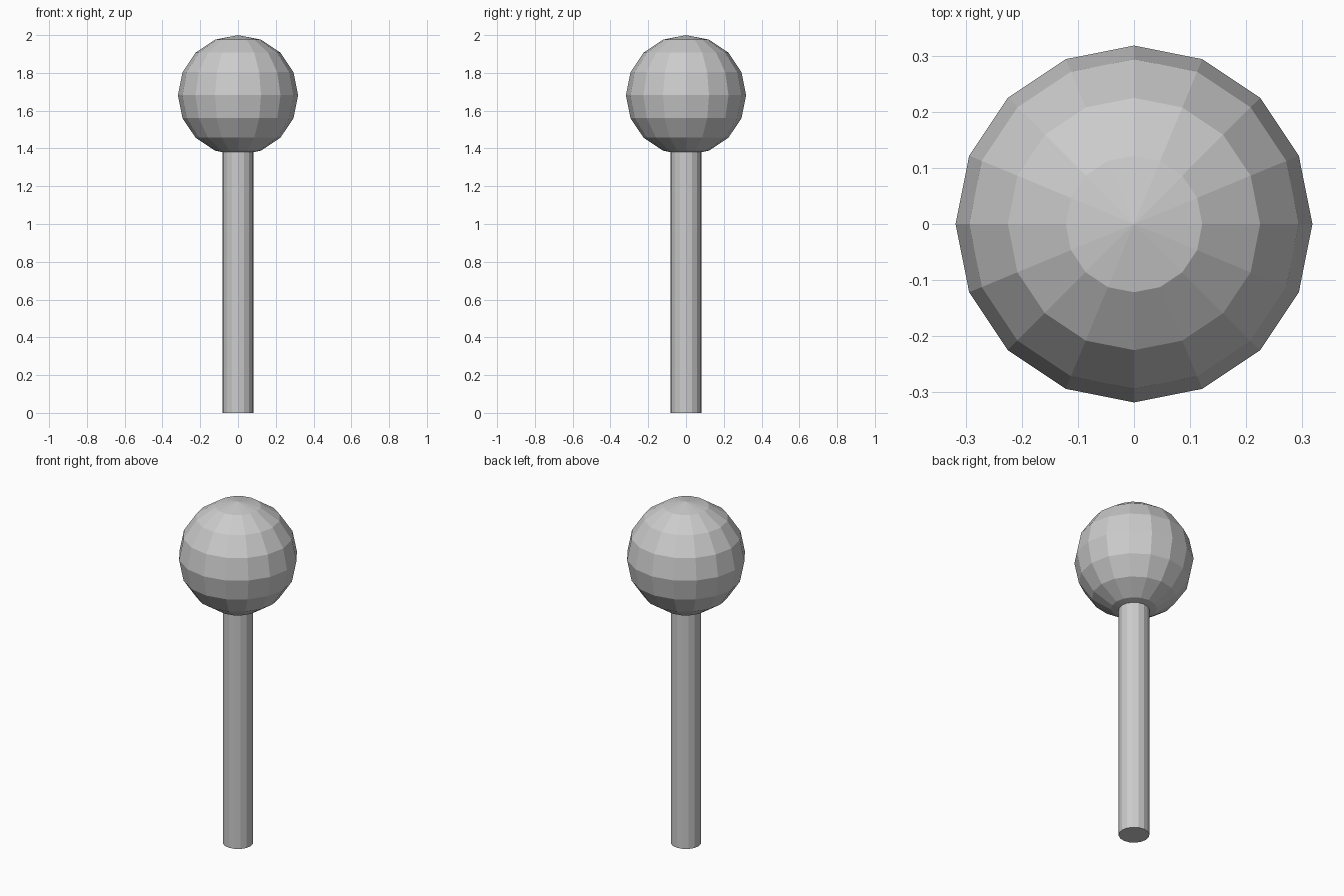
import bpy

if "Cube" in bpy.data.objects:
    bpy.data.objects.remove(bpy.data.objects["Cube"])

BALL_R = 0.318
STEM_R = 0.082
TOP = 2.0
BALL_Z = TOP - BALL_R

# Round faceted head
bpy.ops.mesh.primitive_uv_sphere_add(segments=16, ring_count=8, radius=BALL_R,
                                     location=(0, 0, BALL_Z))
bpy.context.object.name = "ball_head"
bpy.ops.object.shade_flat()

# Straight stem, ending just inside the head
stem_h = BALL_Z - BALL_R + 0.04
bpy.ops.mesh.primitive_cylinder_add(vertices=16, radius=STEM_R, depth=stem_h,
                                    location=(0, 0, stem_h / 2))
bpy.context.object.name = "stem"
bpy.ops.object.shade_flat()
